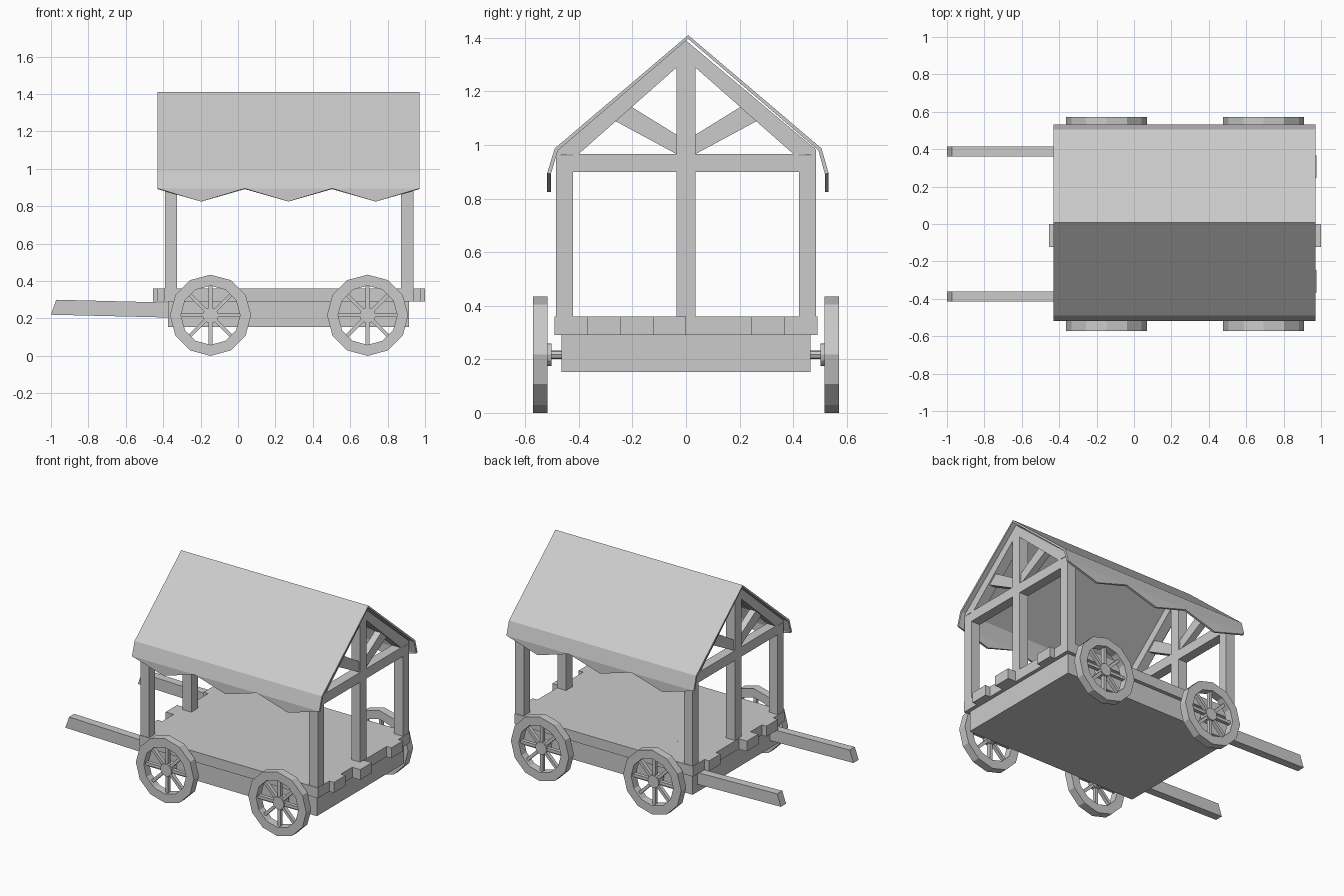
import bpy, bmesh, math
from mathutils import Vector, Matrix

cube = bpy.data.objects.get("Cube")
if cube:
    bpy.data.objects.remove(cube, do_unlink=True)

GREY = (0.6, 0.6, 0.6, 1)
mat = bpy.data.materials.new("plain grey")
mat.use_nodes = True
mat.diffuse_color = GREY
mat.node_tree.nodes["Principled BSDF"].inputs["Base Color"].default_value = GREY


def finish(bm, name):
    bmesh.ops.recalc_face_normals(bm, faces=bm.faces)
    mesh = bpy.data.meshes.new(name)
    bm.to_mesh(mesh)
    bm.free()
    mesh.materials.append(mat)
    obj = bpy.data.objects.new(name, mesh)
    bpy.context.collection.objects.link(obj)
    return obj


def prism(bm, outline, direction):
    """Extrude a flat outline along a direction."""
    face = bm.faces.new([bm.verts.new(p) for p in outline])
    ext = bmesh.ops.extrude_face_region(bm, geom=[face])
    verts = [g for g in ext["geom"] if isinstance(g, bmesh.types.BMVert)]
    bmesh.ops.translate(bm, verts=verts, vec=direction)


def end_prism(bm, x0, x1, yz):
    prism(bm, [(x0, y, z) for y, z in yz], (x1 - x0, 0, 0))


def box(bm, x0, x1, y0, y1, z0, z1):
    end_prism(bm, x0, x1, [(y0, z0), (y1, z0), (y1, z1), (y0, z1)])


# Wagon body
bm = bmesh.new()
box(bm, -0.375, 0.915, -0.465, 0.465, 0.153, 0.29)
finish(bm, "wagon_body")

# Deck planks with uneven ends
bm = bmesh.new()
width = 0.98 / 8
overhang = [0, 0.035, 0, 0.06, 0, 0, 0.035, 0]
for i, extra in enumerate(overhang):
    y = -0.49 + i * width
    box(bm, -0.395 - extra, 0.94 + extra, y, y + width, 0.29, 0.36)
finish(bm, "deck_planks")

# Gable frames at both ends
for name, x0, x1 in (("rear", -0.39, -0.325), ("front", 0.872, 0.938)):
    bm = bmesh.new()
    box(bm, x0, x1, -0.035, 0.035, 0.36, 1.33)
    box(bm, x0, x1, -0.425, 0.425, 0.9, 0.967)
    for s in (-1, 1):
        box(bm, x0, x1, s * 0.422, s * 0.486, 0.36, 0.96)
        end_prism(bm, x0, x1, [(0, 1.32), (0, 1.39), (s * 0.486, 0.982),
                               (s * 0.486, 0.96), (s * 0.4, 0.967)])
        end_prism(bm, x0 + 0.01, x1 - 0.01, [(s * 0.03, 0.963), (s * 0.265, 1.09),
                                             (s * 0.205, 1.143), (s * 0.03, 1.035)])
    finish(bm, name + "_gable_frame")

# Roof sheet with zigzag skirts
bm = bmesh.new()
rows = []
for i in range(7):
    x = -0.43 + 1.4 * i / 6
    tip = 0.825 if i % 2 else 0.895
    section = [(-0.518, tip), (-0.518, 0.895), (-0.49, 0.987), (0.008, 1.41),
               (0.506, 0.987), (0.532, 0.895), (0.532, tip)]
    if not i % 2:
        section = section[1:-1]
    rows.append([bm.verts.new((x, y, z)) for y, z in section])
for a, b in zip(rows, rows[1:]):
    deep, flat = (a, b) if len(a) > len(b) else (b, a)
    for k in range(4):
        bm.faces.new((deep[k + 1], deep[k + 2], flat[k + 1], flat[k]))
    bm.faces.new((deep[0], deep[1], flat[0]))
    bm.faces.new((deep[5], deep[6], flat[4]))
roof = finish(bm, "roof_canopy")
if max(roof.data.polygons, key=lambda p: p.area).normal.z < 0:
    roof.data.flip_normals()
solid = roof.modifiers.new("thickness", "SOLIDIFY")
solid.thickness = 0.014
solid.offset = -1

# Pulling shafts
bm = bmesh.new()
for y in (-0.415, 0.36):
    prism(bm, [(-1, y, 0.22), (-0.375, y, 0.205), (-0.375, y, 0.285),
               (-0.972, y, 0.3)], (0, 0.055, 0))
finish(bm, "pulling_shafts")


# Wheels: rim, hub, spokes, axle stub
def ring(bm, radius, y):
    return [bm.verts.new((radius * math.sin(math.tau * i / 12), y,
                          radius * math.cos(math.tau * i / 12))) for i in range(12)]


def cylinder(bm, radius, y0, y1, sides):
    prism(bm, [(radius * math.sin(math.tau * i / sides), y0,
                radius * math.cos(math.tau * i / sides)) for i in range(sides)],
          (0, y1 - y0, 0))


def wheel(name, x, side):
    bm = bmesh.new()
    loops = [ring(bm, r, y) for r, y in
             ((0.217, 0.517), (0.217, 0.571), (0.158, 0.571), (0.158, 0.517))]
    for k in range(4):
        a, b = loops[k], loops[(k + 1) % 4]
        for i in range(12):
            j = (i + 1) % 12
            bm.faces.new((a[i], a[j], b[j], b[i]))
    cylinder(bm, 0.042, 0.502, 0.56, 12)
    cylinder(bm, 0.016, 0.46, 0.51, 8)
    for i in range(8):
        spoke = bmesh.ops.create_cube(bm, size=1)["verts"]
        bmesh.ops.scale(bm, verts=spoke, vec=(0.02, 0.025, 0.135))
        bmesh.ops.translate(bm, verts=spoke, vec=(0, 0.54, 0.0975))
        bmesh.ops.rotate(bm, verts=spoke, cent=(0, 0, 0),
                         matrix=Matrix.Rotation(math.tau * i / 8, 3, "Y"))
    bmesh.ops.scale(bm, verts=bm.verts, vec=(1, side, 1))
    bmesh.ops.translate(bm, verts=bm.verts, vec=Vector((x, 0, 0.217)))
    finish(bm, name)


for end, x in (("left", 0.693), ("right", -0.147)):
    for face, side in (("front", -1), ("back", 1)):
        wheel(f"{face}_{end}_wheel", x, side)
